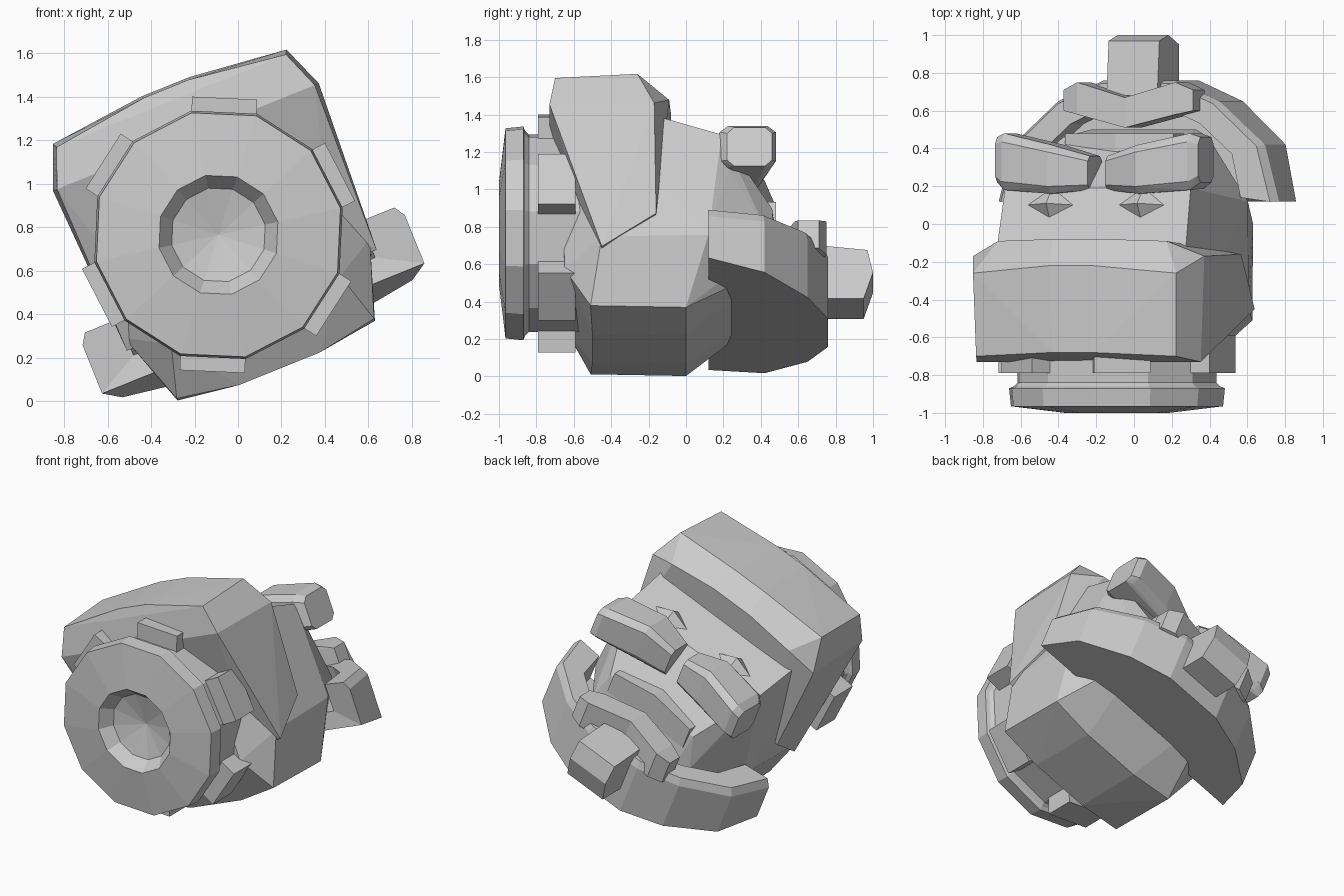
import bpy, bmesh, math
from mathutils import Matrix, Vector

if "Cube" in bpy.data.objects:
    bpy.data.objects.remove(bpy.data.objects["Cube"])

# The head lies on its back along y, rolled about y; parts are built in its own frame
ROLL = Matrix.Translation((-0.06, 0, 0.77)) @ Matrix.Rotation(math.radians(-22), 4, 'Y')
FLAT = Matrix.Translation((-0.09, 0, 0.765))


def finish(name, bm, mat=ROLL):
    bmesh.ops.recalc_face_normals(bm, faces=bm.faces)
    me = bpy.data.meshes.new(name)
    bm.to_mesh(me)
    bm.free()
    me.transform(mat)
    if mat.determinant() < 0:
        me.flip_normals()
    ob = bpy.data.objects.new(name, me)
    bpy.context.collection.objects.link(ob)
    return ob


def hull(name, pts, mirror=False, mat=ROLL):
    """Faceted solid from its corner points, optionally mirrored across the face."""
    pts = [Vector(p) for p in pts]
    if mirror:
        pts += [Vector((-p.x, p.y, p.z)) for p in pts if abs(p.x) > 1e-5]
    bm = bmesh.new()
    for p in pts:
        bm.verts.new(p)
    res = bmesh.ops.convex_hull(bm, input=bm.verts)
    junk = {e for e in res['geom_interior'] + res['geom_unused']
            if isinstance(e, bmesh.types.BMVert)}
    bmesh.ops.delete(bm, geom=list(junk), context='VERTS')
    bmesh.ops.dissolve_limit(bm, angle_limit=0.03, verts=bm.verts, edges=bm.edges)
    return finish(name, bm, mat)


def octagon(u, y, w, ry, rw, c=0.7):
    """Chamfered rectangle section at position u."""
    return [(u, y + a * ry, w + b * rw) for s in (1, -1) for t in (1, -1)
            for a, b in ((s, t * c), (s * c, t))]


# Twelve-sided end disc with a lip groove and a shallow bowl
profile = [(0.54, -0.55), (0.54, -0.84), (0.56, -0.86), (0.585, -0.87), (0.575, -0.965),
           (0.28, -1.0), (0.22, -0.92), (0.0, -0.87)]
N = 12
bm = bmesh.new()
rings = []
for r, y in profile[:-1]:
    rings.append([bm.verts.new((r * math.cos(math.radians(12.4 + 30 * i)), y,
                                r * math.sin(math.radians(12.4 + 30 * i)))) for i in range(N)])
for a, b in zip(rings, rings[1:]):
    for i in range(N):
        bm.faces.new((a[i], a[(i + 1) % N], b[(i + 1) % N], b[i]))
tip = bm.verts.new((0, profile[-1][1], 0))
for i in range(N):
    bm.faces.new((rings[-1][i], rings[-1][(i + 1) % N], tip))
bm.faces.new(rings[0])
finish("end_disc", bm, FLAT)

# Six clamp blocks around the disc
for i in range(6):
    spin = FLAT @ Matrix.Rotation(-math.radians(27.4 + 60 * i), 4, 'Y')
    hull(f"clamp_block_{i}", [(r, y, s) for r in (0.45, 0.63)
                              for y in (-0.79, -0.59) for s in (-0.15, 0.15)], mat=spin)

# Skull
hull("skull", [
    (0.42, -0.65, -0.38), (0.42, -0.66, 0.4),
    (0.40, -0.57, -0.50), (0.49, -0.51, -0.62), (0.49, 0.0, -0.63), (0.42, 0.19, -0.44),
    (0.2, -0.5, -0.67), (0.2, 0.0, -0.67),
    (0.61, -0.45, -0.27), (0.61, 0.12, -0.26),
    (0.56, -0.5, 0.42), (0.54, -0.15, 0.45), (0.53, 0.19, 0.35), (0.52, 0.23, 0.16),
    (0.34, 0.46, 0.0), (0.40, 0.46, -0.22), (0.3, 0.5, -0.3)], True)

# Heavy forehead guard
hull("forehead_guard", [
    (0.62, -0.45, -0.33), (0.62, -0.16, -0.14), (0.47, -0.55, -0.1),
    (0.64, -0.73, 0.48), (0.66, -0.17, 0.48),
    (0.57, -0.70, 0.66), (0.58, -0.26, 0.68),
    (0.11, -0.68, 0.72), (0.12, -0.22, 0.73),
    (0.15, -0.08, 0.62), (0.48, -0.09, 0.57), (0.52, -0.12, 0.35)], True)

# Jaw: U-shaped rim with a closed, slightly sloping underside
half = [(0.80, 0.12), (0.72, 0.42), (0.46, 0.65), (0.2, 0.76)]
inner = [(0.60, 0.14), (0.55, 0.37), (0.37, 0.53), (0.15, 0.63)]
outline = half + [(-u, y) for u, y in reversed(half)]
inside = inner + [(-u, y) for u, y in reversed(inner)]
bm = bmesh.new()


def under(y):
    return -0.47 - 0.17 * (y - 0.12)


layers = [[bm.verts.new((u, y, f(y))) for u, y in o] for o, f in (
    (outline, under), (outline, lambda y: -0.23),
    ([(u * 0.96, y * 0.98) for u, y in outline], lambda y: -0.18),
    (inside, lambda y: -0.18), (inside, lambda y: -0.36))]
for a, b in zip(layers, layers[1:]):
    for i in range(len(a) - 1):
        bm.faces.new((a[i], a[i + 1], b[i + 1], b[i]))
bm.faces.new(layers[0])
bm.faces.new(layers[4])
for k in (0, -1):
    bm.faces.new([l[k] for l in layers])
bm.faces.new((layers[0][0], layers[0][-1], layers[4][-1], layers[4][0]))
finish("jaw_rim", bm)

# Chin block
hull("chin_block", [(s * 0.145, y, w) for s in (1, -1) for y, w in
                    ((0.68, -0.13), (0.97, -0.16), (1.0, -0.29), (0.95, -0.44), (0.68, -0.44))])

for s, side in ((1, "right"), (-1, "left")):
    flip = ROLL @ Matrix.Diagonal((s, 1, 1, 1))
    # Swept pads on the face
    hull(f"face_pad_{side}", octagon(0.05, 0.27, 0.27, 0.09, 0.10)
         + octagon(0.25, 0.29, 0.31, 0.13, 0.13)
         + octagon(0.53, 0.33, 0.28, 0.15, 0.12)
         + octagon(0.58, 0.34, 0.26, 0.12, 0.11), mat=flip)
    # Pointed eyes
    hull(f"eye_{side}", [(0.12, 0.10, 0.37), (0.40, 0.10, 0.37), (0.26, 0.01, 0.38),
                         (0.26, 0.20, 0.34), (0.26, 0.11, 0.44)], mat=flip)
    # Bent lip bar
    hull(f"lower_lip_{side}", [(0, y, w) for y in (0.51, 0.67) for w in (-0.26, -0.03)]
         + [(0.28, y, w) for y in (0.58, 0.75) for w in (-0.24, -0.05)]
         + [(0.37, y, w) for y in (0.60, 0.71) for w in (-0.24, -0.08)], mat=flip)
    # Upper lip strip
    hull(f"upper_lip_{side}", [(0, y, w) for y in (0.36, 0.48) for w in (-0.1, 0.10)]
         + [(0.31, y, w) for y in (0.37, 0.48) for w in (-0.1, 0.05)], mat=flip)
